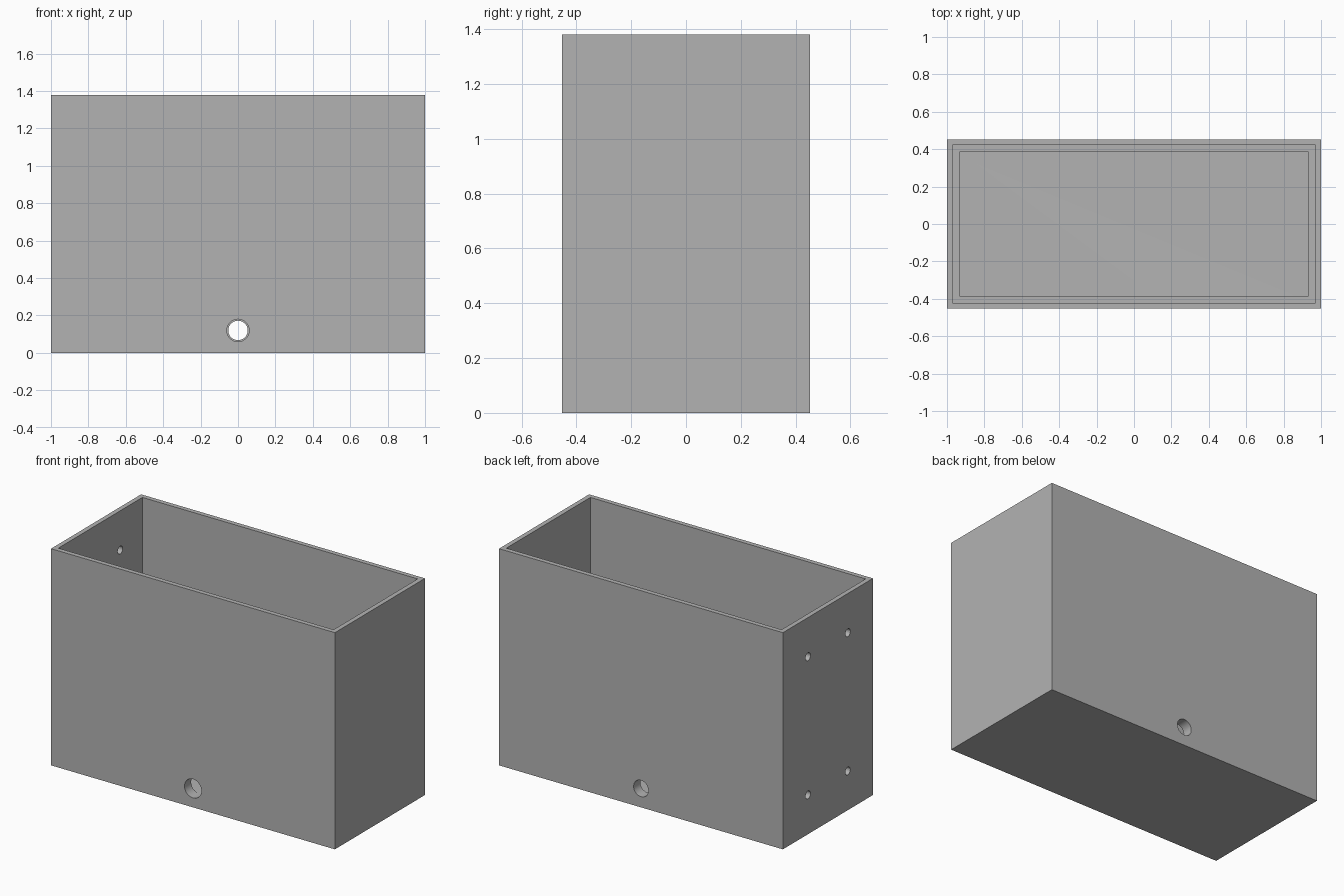
import bpy
import math

cube = bpy.data.objects.get("Cube")
if cube:
    bpy.data.objects.remove(cube, do_unlink=True)

WIDTH, DEPTH, HEIGHT = 2.0, 0.906, 1.38
THIN, THICK = 0.03, 0.067      # upper and lower wall thickness
FLOOR, LEDGE = 0.06, 0.2       # heights of the floor and inner ledge

grey = bpy.data.materials.new("plain grey")
grey.use_nodes = True
colour = (0.45, 0.45, 0.45, 1)
grey.diffuse_color = colour
grey.node_tree.nodes["Principled BSDF"].inputs["Base Color"].default_value = colour


def block(name, inset, bottom, top):
    """Box inset from the outer walls, between two heights."""
    bpy.ops.mesh.primitive_cube_add(size=1, location=(0, 0, (bottom + top) / 2))
    ob = bpy.context.object
    ob.name = name
    ob.scale = (WIDTH - 2 * inset, DEPTH - 2 * inset, top - bottom)
    bpy.ops.object.transform_apply(location=True, rotation=True, scale=True)
    ob.data.materials.append(grey)
    return ob


def drill(name, radius, location, rotation):
    """Round cutter passing through one wall."""
    bpy.ops.mesh.primitive_cylinder_add(vertices=40, radius=radius, depth=0.3,
                                        location=location, rotation=rotation)
    ob = bpy.context.object
    ob.name = name
    ob.data.materials.append(grey)
    return ob


box = block("open_box", 0, 0, HEIGHT)

# Stepped cavity: narrow below the ledge, wide above it
cutters = [block("upper_cavity_cutter", THIN, LEDGE, HEIGHT + 0.1),
           block("lower_cavity_cutter", THICK, FLOOR, LEDGE + 0.1)]

# Large hole in the front, slightly smaller one in the back
along_y = (math.pi / 2, 0, 0)
cutters.append(drill("front_hole_cutter", 0.06, (0, -DEPTH / 2, 0.12), along_y))
cutters.append(drill("back_hole_cutter", 0.052, (0, DEPTH / 2, 0.12), along_y))

# Four mounting holes in the right wall
for y in (-0.2, 0.2):
    for z in (0.25, 1.13):
        cutters.append(drill("mounting_hole_cutter", 0.025,
                             (-WIDTH / 2, y, z), (0, math.pi / 2, 0)))

for cutter in cutters:
    mod = box.modifiers.new(cutter.name, "BOOLEAN")
    mod.operation = "DIFFERENCE"
    mod.solver = "EXACT"
    mod.object = cutter

# Apply the cuts and remove the cutters
bpy.ops.object.select_all(action="DESELECT")
bpy.context.view_layer.objects.active = box
box.select_set(True)
for mod in list(box.modifiers):
    bpy.ops.object.modifier_apply(modifier=mod.name)
for cutter in cutters:
    bpy.data.objects.remove(cutter, do_unlink=True)

bpy.ops.object.shade_smooth_by_angle(angle=math.radians(30))
